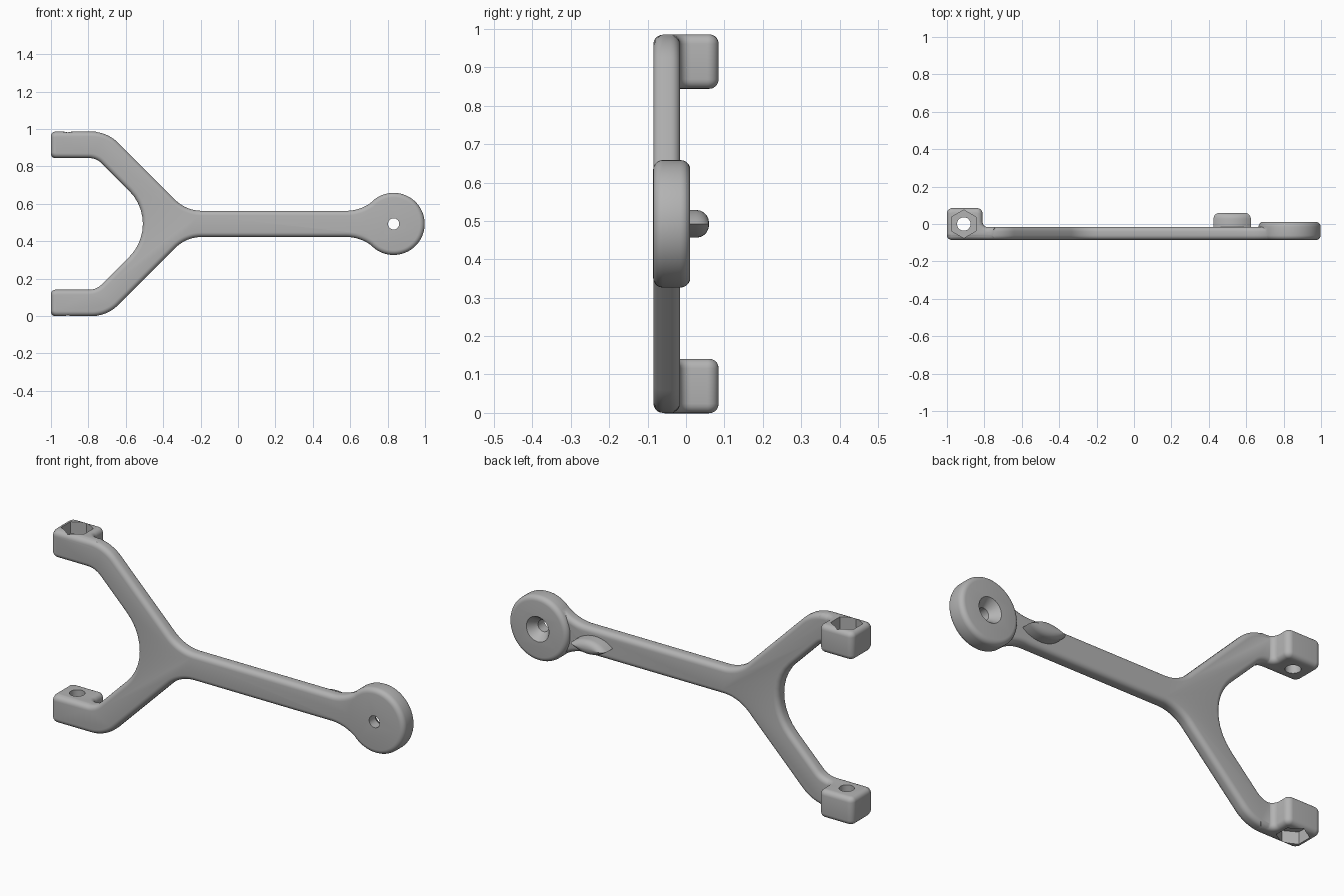
import bpy, bmesh
from math import pi, sin, cos, tan, atan2
from mathutils import Vector

if "Cube" in bpy.data.objects:
    bpy.data.objects.remove(bpy.data.objects["Cube"])

MID = 0.4925          # height of the long axis
DISC_X, DISC_R = 0.832, 0.166

grey = bpy.data.materials.new("plain grey")
grey.use_nodes = True
grey.diffuse_color = (0.45, 0.45, 0.45, 1)
grey.node_tree.nodes["Principled BSDF"].inputs["Base Color"].default_value = (0.45, 0.45, 0.45, 1)


def arc(cx, cy, r, a, b, n):
    return [(cx + r * cos(a + (b - a) * i / n), cy + r * sin(a + (b - a) * i / n)) for i in range(n + 1)]


def fillet(corners, n=10):
    """Round each (u, v, radius) corner of a closed outline."""
    out = []
    for i, (u, v, r) in enumerate(corners):
        p = Vector((u, v))
        if r == 0:
            out.append(p)
            continue
        a = (Vector(corners[i - 1][:2]) - p).normalized()
        b = (Vector(corners[(i + 1) % len(corners)][:2]) - p).normalized()
        half = a.angle(b) / 2
        t = r / tan(half)
        c = p + (a + b).normalized() * (r / sin(half))
        s, e = p + a * t - c, p + b * t - c
        turn = s.angle(e)
        for k in range(n + 1):
            f = k / n
            out.append(c + (s * sin((1 - f) * turn) + e * sin(f * turn)) / sin(turn))
    return out


def inset(points, d):
    """Move a closed outline inwards by d."""
    pts = [Vector(p) for p in points]
    area = sum(p.x * q.y - q.x * p.y for p, q in zip(pts, pts[1:] + pts[:1]))
    sign = 1 if area > 0 else -1
    out = []
    for i, p in enumerate(pts):
        e = (p - pts[i - 1]).normalized()
        f = (pts[(i + 1) % len(pts)] - p).normalized()
        m, k = Vector((-e.y, e.x)) * sign, Vector((-f.y, f.x)) * sign
        out.append(p + (m + k) * d / (1 + m.dot(k)))
    return out


def lens(d):
    """Pointed oval outline of the rib, shrunk by d."""
    half, wide = 0.1 - d, 0.036 - d
    r = (half ** 2 + wide ** 2) / (2 * wide)
    a = atan2(half, r - wide)
    top = arc(0.525, MID - r + wide, r, pi / 2 - a, pi / 2 + a, 16)[:-1]
    return top + arc(0.525, MID + r - wide, r, -pi / 2 - a, -pi / 2 + a, 16)[:-1]


def prism(name, shape, axis, lo, hi, r, steps=5):
    """Extrude shape(inset) along y or z with rounded rims."""
    turns = [pi / 2 * i / steps for i in range(steps + 1)]
    levels = [(r * (1 - sin(a)), lo + r * (1 - cos(a))) for a in turns]
    levels += [(r * (1 - sin(a)), hi - r * (1 - cos(a))) for a in reversed(turns)]
    bm = bmesh.new()
    rings = []
    for d, w in levels:
        rings.append([bm.verts.new((u, w, v) if axis == "y" else (u, v, w)) for u, v in shape(d)])
    for a, b in zip(rings, rings[1:]):
        for i in range(len(a)):
            j = (i + 1) % len(a)
            bm.faces.new((a[i], a[j], b[j], b[i]))
    bm.faces.new(rings[0])
    bm.faces.new(rings[-1])
    bmesh.ops.recalc_face_normals(bm, faces=bm.faces)
    mesh = bpy.data.meshes.new(name)
    bm.to_mesh(mesh)
    bm.free()
    mesh.materials.append(grey)
    obj = bpy.data.objects.new(name, mesh)
    bpy.context.collection.objects.link(obj)
    return obj


def cone(name, loc, rot, r1, r2, depth, sides=40):
    bpy.ops.mesh.primitive_cone_add(vertices=sides, radius1=r1, radius2=r2, depth=depth,
                                    location=loc, rotation=(rot, 0, 0))
    obj = bpy.context.object
    obj.name = name
    obj.data.materials.append(grey)
    return obj


def combine(base, tool, operation):
    bpy.context.view_layer.update()
    mod = base.modifiers.new("join", "BOOLEAN")
    mod.object, mod.operation, mod.solver = tool, operation, "EXACT"
    bpy.context.view_layer.objects.active = base
    bpy.ops.object.modifier_apply(modifier=mod.name)
    bpy.data.objects.remove(tool)


# Forked arm: half outline mirrored about the long axis
upper = [(-0.7575, 0.3525, 0.1), (-1, 0.3525, 0.03), (-1, 0.4925, 0.03),
         (-0.6995, 0.4925, 0.2), (-0.277, 0.07, 0.2)]
neck_x, rd = 0.58, DISC_R - 0.001
dx = DISC_X - neck_x
neck_r = (0.07 ** 2 + dx ** 2 - rd ** 2) / (2 * (rd - 0.07))
meet = atan2(-(0.07 + neck_r), dx)
upper += [(u, v, 0) for u, v in arc(neck_x, 0.07 + neck_r, neck_r, -pi / 2, meet, 12)]
upper += [(u, v, 0) for u, v in arc(DISC_X, 0, rd, meet + pi, 0, 40)[1:-1]]
corners = [(-0.405, 0, 0.25)] + upper + [(DISC_X + rd, 0, 0)]
corners += [(u, -v, r) for u, v, r in reversed(upper)]
outline = [(p.x, p.y + MID) for p in fillet(corners)]
arm = prism("forked_arm", lambda d: inset(outline, d), "y", -0.085, -0.015, 0.025)

# Round mounting disc
disc = prism("disc", lambda d: arc(DISC_X, MID, DISC_R - d, 0, 2 * pi, 96)[:-1], "y", -0.0855, 0.011, 0.025)
combine(arm, disc, "UNION")

# Pointed rib behind the bar
combine(arm, prism("rib", lens, "y", -0.05, 0.06, 0.033), "UNION")

# End blocks with a flared foot, each with a bolt hole and an outward hexagon pocket
block = fillet([(-1.001, -0.08, 0.03), (-1.001, 0.085, 0.03), (-0.81, 0.085, 0.03),
                (-0.81, -0.017, 0.03), (-0.74, -0.017, 0), (-0.74, -0.08, 0)])
for side in (1, -1):
    z = MID + side * 0.4225
    combine(arm, prism("end_block", lambda d: inset(block, d), "z", z - 0.071, z + 0.071, 0.025), "UNION")
    combine(arm, cone("bolt_hole", (-0.91, 0, z), 0, 0.036, 0.036, 0.3), "DIFFERENCE")
    combine(arm, cone("nut_pocket", (-0.91, 0, z + side * 0.06), 0, 0.075, 0.075, 0.1, 6), "DIFFERENCE")

# Screw hole through the disc, widened at the back
combine(arm, cone("screw_hole", (DISC_X, 0, MID), pi / 2, 0.03, 0.03, 0.4), "DIFFERENCE")
combine(arm, cone("screw_recess", (DISC_X, -0.01, MID), -pi / 2, 0.03, 0.067, 0.05), "DIFFERENCE")

bpy.ops.object.select_all(action="DESELECT")
arm.select_set(True)
bpy.context.view_layer.objects.active = arm
bpy.ops.object.shade_smooth_by_angle(angle=0.6)
